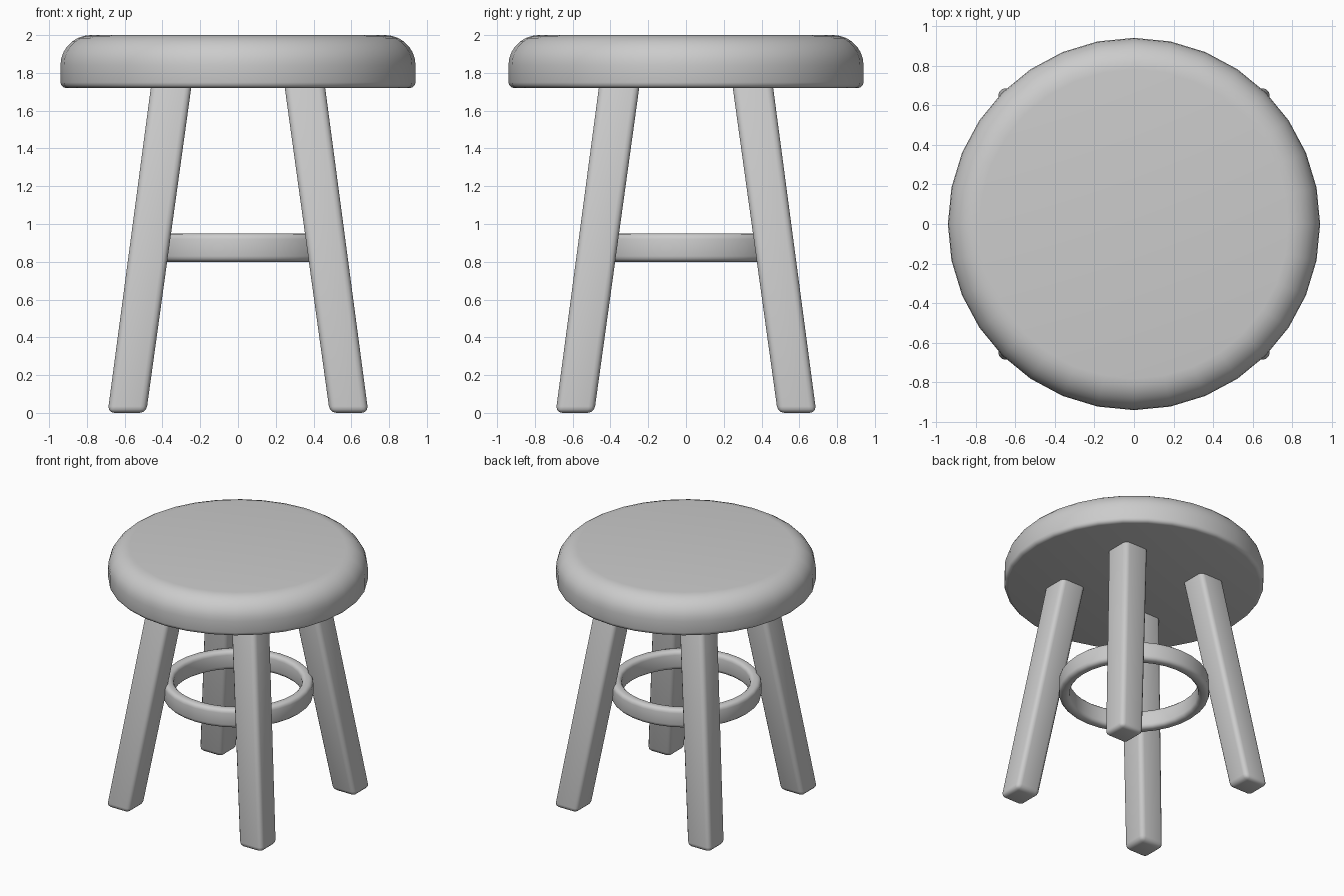
import bpy, bmesh, math

if "Cube" in bpy.data.objects:
    bpy.data.objects.remove(bpy.data.objects["Cube"])


def make_object(name, bm, angle=40):
    bmesh.ops.recalc_face_normals(bm, faces=bm.faces[:])
    mesh = bpy.data.meshes.new(name)
    bm.to_mesh(mesh)
    bm.free()
    ob = bpy.data.objects.new(name, mesh)
    bpy.context.collection.objects.link(ob)
    bpy.ops.object.select_all(action='DESELECT')
    bpy.context.view_layer.objects.active = ob
    ob.select_set(True)
    bpy.ops.object.shade_smooth_by_angle(angle=math.radians(angle))
    return ob


def arc(cx, cz, r, a0, a1, n):
    return [(cx + r * math.cos(math.radians(a0 + (a1 - a0) * i / n)),
             cz + r * math.sin(math.radians(a0 + (a1 - a0) * i / n))) for i in range(n + 1)]


def lathe(name, profile, sides, closed):
    """Revolve (radius, z) points; open profiles get flat caps."""
    bm = bmesh.new()
    loops = [[bm.verts.new((r * math.cos(k * math.tau / sides),
                            r * math.sin(k * math.tau / sides), z))
              for k in range(sides)] for r, z in profile]
    pairs = list(zip(loops, loops[1:]))
    if closed:
        pairs.append((loops[-1], loops[0]))
    else:
        bm.faces.new(loops[0])
        bm.faces.new(loops[-1])
    for a, b in pairs:
        for k in range(sides):
            j = (k + 1) % sides
            bm.faces.new((a[k], a[j], b[j], b[k]))
    return make_object(name, bm)


# Round seat: small lower edge radius, large upper one
seat_profile = arc(0.91, 1.75, 0.03, -90, 0, 3) + arc(0.78, 1.84, 0.16, 0, 90, 7)
lathe("seat", seat_profile, 32, False)

# Ring brace between the legs
b = 0.03
ring_profile = (arc(0.545 - b, 0.80 + b, b, -90, 0, 3) + arc(0.545 - b, 0.95 - b, b, 0, 90, 3)
                + arc(0.465 + b, 0.95 - b, b, 90, 180, 3) + arc(0.465 + b, 0.80 + b, b, 180, 270, 3))
lathe("ring_brace", ring_profile, 32, True)


# Four splayed square legs with rounded edges
def leg(name, sx, sy):
    bm = bmesh.new()
    bmesh.ops.create_cube(bm, size=1)
    for v in bm.verts:
        top = v.co.z > 0
        centre, width = (0.348, 0.214) if top else (0.588, 0.204)
        v.co = (sx * centre + v.co.x * width, sy * centre + v.co.y * width, 1.77 if top else 0)
    bmesh.ops.bevel(bm, geom=bm.edges[:], offset=0.035, segments=3, profile=0.5, affect='EDGES')
    make_object(name, bm)


for depth, sy in (("front", -1), ("back", 1)):
    for side, sx in (("left", -1), ("right", 1)):
        leg(f"{depth}_{side}_leg", sx, sy)
